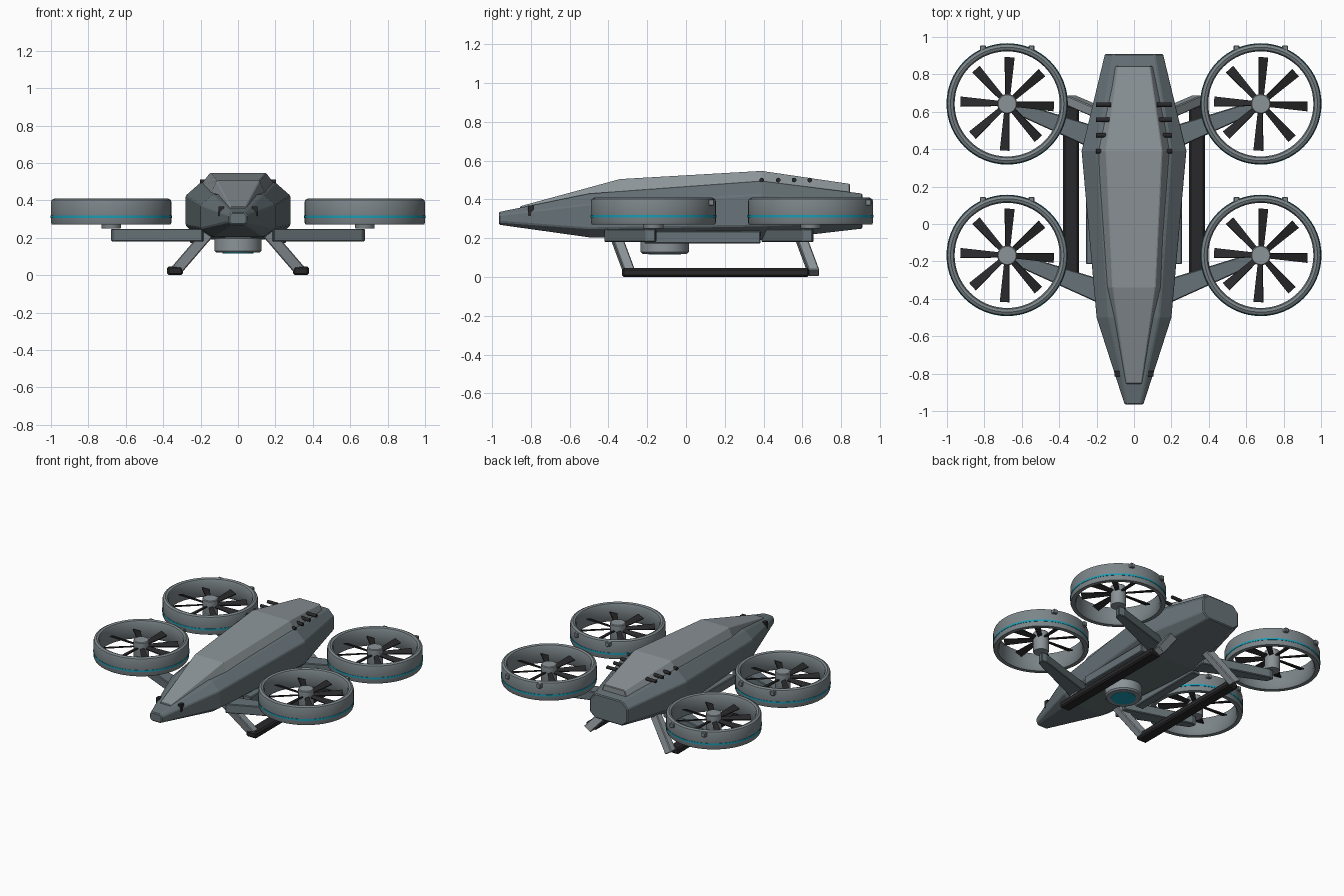
import bpy, bmesh, math
from mathutils import Matrix, Vector

if "Cube" in bpy.data.objects:
    bpy.data.objects.remove(bpy.data.objects["Cube"])


def mat(name, col):
    m = bpy.data.materials.new(name)
    m.diffuse_color = (*col, 1)
    m.use_nodes = True
    m.node_tree.nodes["Principled BSDF"].inputs["Base Color"].default_value = m.diffuse_color
    return m


HULL = mat("slate_grey", (0.135, 0.170, 0.185))
LIGHT = mat("light_grey", (0.26, 0.295, 0.315))
DUCT = mat("duct_grey", (0.20, 0.235, 0.25))
DARK = mat("charcoal", (0.022, 0.022, 0.024))
CYAN = mat("cyan", (0.01, 0.33, 0.45))


def finish(name, bm, material, bevel=0, smooth=False):
    bmesh.ops.recalc_face_normals(bm, faces=bm.faces)
    me = bpy.data.meshes.new(name)
    bm.to_mesh(me)
    bm.free()
    ob = bpy.data.objects.new(name, me)
    bpy.context.collection.objects.link(ob)
    me.materials.append(material)
    if bevel:
        b = ob.modifiers.new("bevel", 'BEVEL')
        b.width, b.segments, b.limit_method = bevel, 1, 'ANGLE'
    if smooth:
        bpy.ops.object.select_all(action='DESELECT')
        ob.select_set(True)
        bpy.context.view_layer.objects.active = ob
        bpy.ops.object.shade_smooth_by_angle(angle=math.radians(35))
    return ob


def loft(name, rings, material, bevel=0):
    """Skin a list of equal-length point rings and cap both ends."""
    bm = bmesh.new()
    rows = [[bm.verts.new(p) for p in r] for r in rings]
    n = len(rows[0])
    for a, b in zip(rows, rows[1:]):
        for i in range(n):
            j = (i + 1) % n
            bm.faces.new((a[i], a[j], b[j], b[i]))
    bm.faces.new(rows[0])
    bm.faces.new(rows[-1])
    return finish(name, bm, material, bevel)


def box(name, lo, hi, material, bevel=0):
    ring = lambda z: [(lo[0], lo[1], z), (hi[0], lo[1], z), (hi[0], hi[1], z), (lo[0], hi[1], z)]
    return loft(name, [ring(lo[2]), ring(hi[2])], material, bevel)


def revolve(name, profile, centre, material, closed=False, seg=48):
    """Spin (radius, z) points about a vertical axis."""
    bm = bmesh.new()
    rows = []
    for k in range(seg):
        a = 2 * math.pi * k / seg
        rows.append([bm.verts.new((centre[0] + r * math.cos(a), centre[1] + r * math.sin(a), z))
                     for r, z in profile])
    n = len(profile)
    for k in range(seg):
        a, b = rows[k], rows[(k + 1) % seg]
        for i in range(n if closed else n - 1):
            j = (i + 1) % n
            bm.faces.new((a[i], b[i], b[j], a[j]))
    if not closed:
        bm.faces.new([r[0] for r in rows])
        bm.faces.new([r[-1] for r in rows])
    return finish(name, bm, material, smooth=True)


# Hull: octagonal sections (y, half width, flat half width, z bottom, low, high, top)
sections = [(-0.965, 0.05, 0.035, 0.27, 0.285, 0.32, 0.335),
            (-0.50, 0.20, 0.135, 0.205, 0.25, 0.375, 0.43),
            (0.39, 0.28, 0.20, 0.19, 0.265, 0.425, 0.495),
            (0.91, 0.155, 0.11, 0.25, 0.285, 0.385, 0.43)]
loft("hull", [[(-f, y, b), (f, y, b), (w, y, l), (w, y, h), (f, y, t), (-f, y, t), (-w, y, h), (-w, y, l)]
              for y, w, f, b, l, h, t in sections], HULL, 0.006)

# Canopy: raised spine (y, base half width, top half width, z base, top)
spine = [(-0.855, 0.05, 0.04, 0.32, 0.365), (-0.34, 0.155, 0.115, 0.41, 0.505),
         (0.39, 0.20, 0.15, 0.48, 0.547), (0.845, 0.105, 0.085, 0.42, 0.48)]
loft("canopy", [[(-w, y, b), (w, y, b), (t, y, h), (-t, y, h)] for y, w, t, b, h in spine], LIGHT, 0.004)

# Belly camera
revolve("camera_housing", [(0.115, 0.20), (0.125, 0.195), (0.125, 0.13), (0.115, 0.12), (0.085, 0.12)],
        (0, -0.11), LIGHT)
revolve("camera_lens", [(0.083, 0.125), (0.083, 0.117)], (0, -0.11), CYAN)


def rotor(cx, cy):
    # Duct ring with rounded lips
    revolve("duct", [(0.318, 0.272), (0.322, 0.282), (0.322, 0.39), (0.318, 0.402), (0.303, 0.41),
                     (0.288, 0.404), (0.281, 0.39), (0.281, 0.285), (0.29, 0.272)],
            (cx, cy), DUCT, closed=True, seg=64)
    revolve("light_stripe", [(0.316, 0.306), (0.3245, 0.306), (0.3245, 0.319), (0.316, 0.319)],
            (cx, cy), CYAN, closed=True, seg=64)
    revolve("hub", [(0.05, 0.25), (0.053, 0.255), (0.053, 0.393), (0.048, 0.398)], (cx, cy), LIGHT, seg=32)
    # Eight pitched blades, wider at the tip
    bm = bmesh.new()
    for k in range(8):
        turn = Matrix.Translation((cx, cy, 0.35)) @ Matrix.Rotation(math.radians(45 * k - 3), 4, 'Z') \
            @ Matrix.Rotation(math.radians(20), 4, 'X')
        ring = [[bm.verts.new(turn @ Vector((r, sy * c, sz * 0.004)))
                 for sy, sz in ((-1, -1), (1, -1), (1, 1), (-1, 1))] for r, c in ((0.045, 0.014), (0.25, 0.027))]
        for i in range(4):
            j = (i + 1) % 4
            bm.faces.new((ring[0][i], ring[0][j], ring[1][j], ring[1][i]))
        bm.faces.new(ring[0])
        bm.faces.new(ring[1])
    finish("blades", bm, DARK)
    # Small lugs at the back of the duct
    for dx in (-0.13, 0.13):
        box("duct_lug", (cx + dx - 0.016, cy + 0.28, 0.368), (cx + dx + 0.016, cy + 0.313, 0.40), DUCT, 0.004)


for s in (-1, 1):
    for cy in (-0.168, 0.642):
        rotor(s * 0.678, cy)
        # Tapered arm from hull to hub
        plan = [(0.68, 0.01), (0.665, -0.04), (0.19, -0.255), (0.17, -0.13), (0.64, 0.015)]
        loft("arm", [[(s * x, cy + y, z) for x, y in plan] for z in (0.18, 0.248)], HULL, 0.005)
    # Landing legs leaning outwards and back
    for y in (-0.36, 0.59):
        rings = []
        for x, yy, z in ((0.15, y - 0.01, 0.235), (0.335, y + 0.07, 0.02)):
            rings.append([(s * (x + a * 0.026), yy + b * 0.028, z + a * 0.017)
                          for a, b in ((-1, -1), (1, -1), (1, 1), (-1, 1))])
        loft("leg", rings, LIGHT, 0.005)
    # Skid
    box("skid", (min(s * 0.295, s * 0.38), -0.33, 0.0), (max(s * 0.295, s * 0.38), 0.635, 0.047), DARK, 0.01)
    # Side rail under the hull
    box("side_rail", (min(s * 0.19, s * 0.257), -0.215, 0.172), (max(s * 0.19, s * 0.257), 0.385, 0.237),
        HULL, 0.005)
    # Nose sensor
    box("nose_sensor", (min(s * 0.075, s * 0.104), -0.815, 0.315), (max(s * 0.075, s * 0.104), -0.785, 0.368), DARK)
    # Row of small exhaust pipes
    for y in (0.39, 0.475, 0.557, 0.638):
        bm = bmesh.new()
        bmesh.ops.create_cone(bm, cap_ends=True, segments=16, radius1=0.012, radius2=0.012, depth=0.08,
                              matrix=Matrix.Translation((s * 0.162, y, 0.50)) @ Matrix.Rotation(math.pi / 2, 4, 'Y'))
        finish("exhaust_pipe", bm, DARK, smooth=True)
